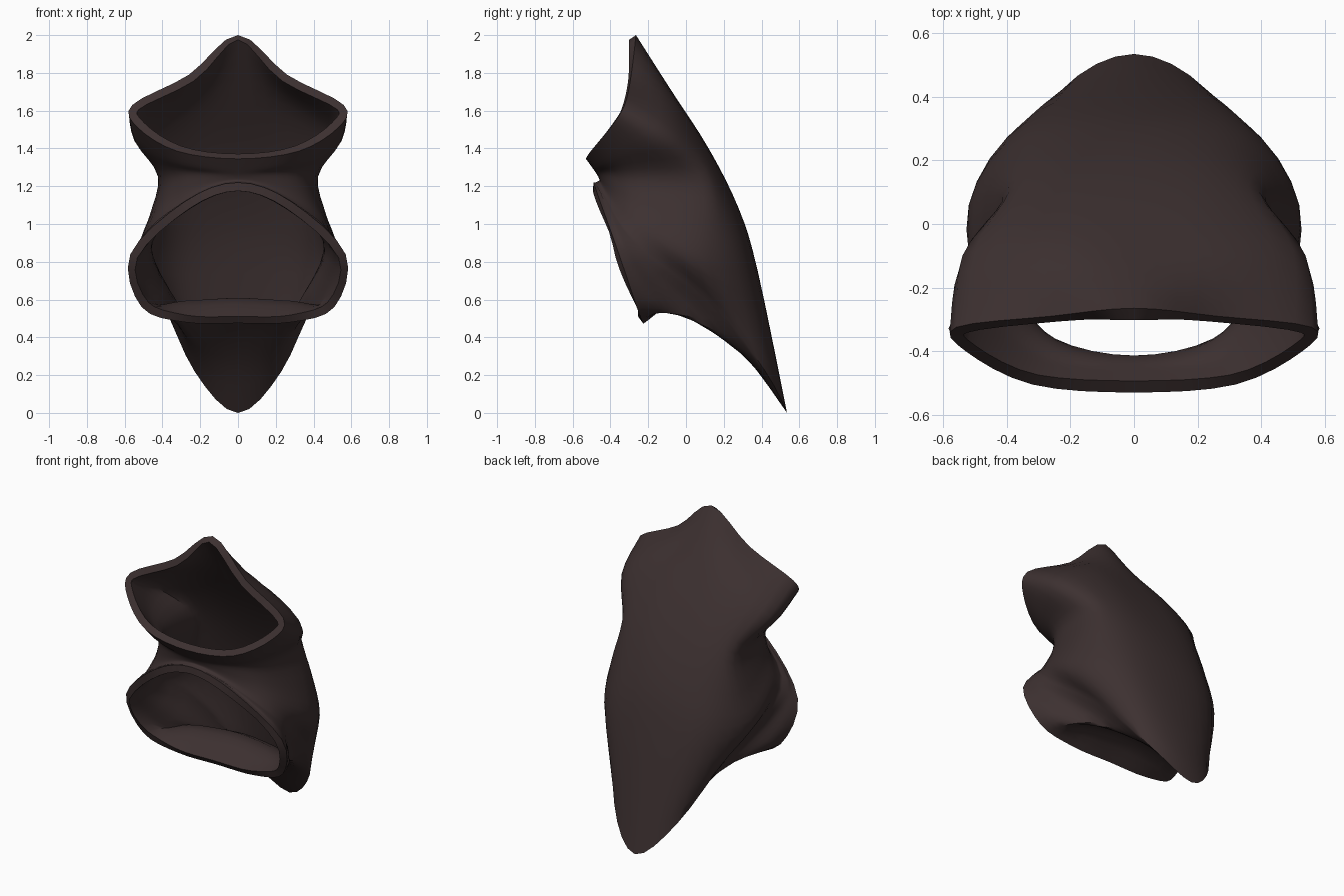
import bpy
import bmesh
from mathutils import Vector

if "Cube" in bpy.data.objects:
    bpy.data.objects.remove(bpy.data.objects["Cube"])

# Half cross-sections of the cowl, fanned from the upper opening to the lower one.
# Each row: front centre (y, z), four side points (x, y, z), back centre (y, z)
RINGS = [
    [(-.53, 1.345), (.32, -.505, 1.385), (.53, -.40, 1.51), (.56, -.325, 1.63), (.26, -.29, 1.79), (-.265, 2.0)],
    [(-.49, 1.29), (.29, -.455, 1.315), (.48, -.31, 1.39), (.54, -.10, 1.47), (.29, -.08, 1.65), (-.08, 1.71)],
    [(-.47, 1.26), (.26, -.415, 1.27), (.395, -.25, 1.26), (.415, .07, 1.26), (.27, .12, 1.36), (.12, 1.40)],
    [(-.46, 1.24), (.27, -.40, 1.20), (.42, -.23, 1.12), (.465, .09, 1.02), (.31, .24, 1.06), (.28, 1.08)],
    [(-.46, 1.23), (.27, -.405, 1.15), (.47, -.25, 1.00), (.52, .06, .80), (.34, .32, .74), (.38, .75)],
    [(-.47, 1.225), (.27, -.42, 1.13), (.50, -.27, .91), (.40, .12, .61), (.23, .42, .22), (.535, .0)],
    [(-.475, 1.222), (.275, -.43, 1.125), (.53, -.31, .88), (.37, .01, .57), (.22, .26, .34), (.30, .31)],
    [(-.48, 1.22), (.275, -.435, 1.12), (.55, -.335, .86), (.46, -.13, .55), (.26, -.05, .55), (-.03, .565)],
    [(-.49, 1.22), (.28, -.455, 1.12), (.57, -.355, .84), (.51, -.26, .56), (.28, -.23, .48), (-.225, .475)],
]
TAIL_RING = 5
STEPS = 4


def catmull(p0, p1, p2, p3, t):
    return 0.5 * (2 * p1 + (p2 - p0) * t + (2 * p0 - 5 * p1 + 4 * p2 - p3) * t * t
                  + (3 * p1 - p0 - 3 * p2 + p3) * t ** 3)


def smooth(points, closed):
    """Smooth curve through the points."""
    n = len(points)
    get = (lambda i: points[i % n]) if closed else (lambda i: points[max(0, min(n - 1, i))])
    out = [catmull(get(i - 1), get(i), get(i + 1), get(i + 2), s / STEPS)
           for i in range(n if closed else n - 1) for s in range(STEPS)]
    return out if closed else out + [points[-1]]


def full_ring(row):
    """Mirror a half section into a closed smooth loop."""
    side = [Vector(p) for p in row[1:-1]]
    mirrored = [Vector((-p.x, p.y, p.z)) for p in reversed(side)]
    loop = [Vector((0, *row[0]))] + side + [Vector((0, *row[-1]))] + mirrored
    return smooth(loop, True)


# Loft in two spans that meet in a fold at the tail tip
loops = [full_ring(r) for r in RINGS]
columns = []
for col in zip(*loops):
    back = smooth(list(col[:TAIL_RING + 1]), False)
    under = smooth(list(col[TAIL_RING:]), False)
    columns.append(back + under[1:])

bm = bmesh.new()
grid = [[bm.verts.new(p) for p in col] for col in columns]
n = len(grid)
for j in range(n):
    a, b = grid[j], grid[(j + 1) % n]
    for i in range(len(a) - 1):
        bm.faces.new((a[i], a[i + 1], b[i + 1], b[i]))
mesh = bpy.data.meshes.new("cowl")
bm.to_mesh(mesh)
bm.free()
cowl = bpy.data.objects.new("cowl", mesh)
bpy.context.collection.objects.link(cowl)

# Wall thickness, tapering to nothing in the thin tail
wall = cowl.vertex_groups.new(name="wall")
for v in mesh.vertices:
    wall.add([v.index], max(0.0, min(1.0, v.co.z / 0.4)), 'REPLACE')
solid = cowl.modifiers.new("wall", 'SOLIDIFY')
solid.thickness = 0.045
solid.offset = -1
solid.vertex_group = "wall"
solid.thickness_vertex_group = 0.05

# Dark brown cloth
cloth = bpy.data.materials.new("dark brown cloth")
cloth.diffuse_color = (0.046, 0.03, 0.03, 1)
cloth.use_nodes = True
cloth.node_tree.nodes["Principled BSDF"].inputs["Base Color"].default_value = cloth.diffuse_color
mesh.materials.append(cloth)

bpy.context.view_layer.objects.active = cowl
cowl.select_set(True)
bpy.ops.object.modifier_apply(modifier="wall")
bpy.ops.object.shade_smooth_by_angle(angle=0.7)
